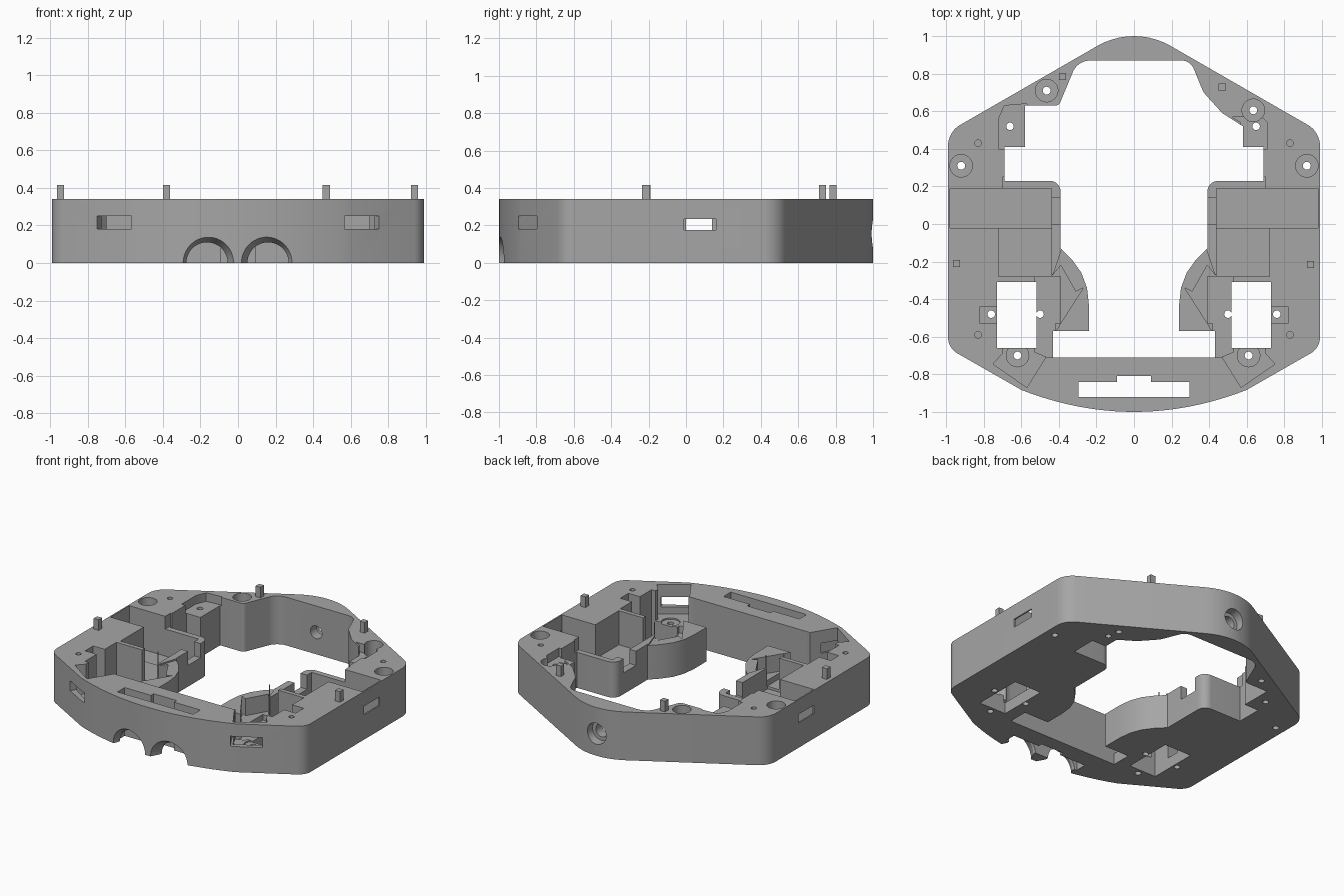
import bpy
import bmesh
from math import pi, sin, cos, acos, tan
from mathutils import Vector

if "Cube" in bpy.data.objects:
    bpy.data.objects.remove(bpy.data.objects["Cube"], do_unlink=True)

GREY = (0.38, 0.38, 0.38, 1)
grey = bpy.data.materials.new("plain grey")
grey.use_nodes = True
grey.diffuse_color = GREY
grey.node_tree.nodes["Principled BSDF"].inputs["Base Color"].default_value = GREY
TOP = 0.34


def rounded(points, steps=10):
    """Replace each (x, y, radius) corner with an arc."""
    out = []
    for i, p in enumerate(points):
        here = Vector(p[:2])
        r = p[2] if len(p) > 2 else 0
        if not r:
            out.append(here)
            continue
        a = (Vector(points[i - 1][:2]) - here).normalized()
        b = (Vector(points[(i + 1) % len(points)][:2]) - here).normalized()
        half = acos(a.dot(b)) / 2
        centre = here + (a + b).normalized() * r / sin(half)
        start = here + a * r / tan(half) - centre
        end = here + b * r / tan(half) - centre
        sweep = start.angle_signed(end)
        for k in range(steps + 1):
            t = -sweep * k / steps
            out.append(centre + Vector((start.x * cos(t) - start.y * sin(t),
                                        start.x * sin(t) + start.y * cos(t))))
    return out


def box(x0, x1, y0, y1):
    return [(x0, y0), (x1, y0), (x1, y1), (x0, y1)]


def disc(x, y, r, n=32):
    return [(x + r * cos(2 * pi * k / n), y + r * sin(2 * pi * k / n)) for k in range(n)]


def flip(points, side):
    return [(p[0] * side, *p[1:]) for p in points]


def prism(name, points, z0, z1):
    bm = bmesh.new()
    face = bm.faces.new([bm.verts.new((p[0], p[1], z0)) for p in points])
    up = bmesh.ops.extrude_face_region(bm, geom=[face])["geom"]
    bmesh.ops.translate(bm, vec=(0, 0, z1 - z0),
                        verts=[v for v in up if isinstance(v, bmesh.types.BMVert)])
    bmesh.ops.recalc_face_normals(bm, faces=bm.faces)
    return finish(name, bm)


def finish(name, bm):
    mesh = bpy.data.meshes.new(name)
    bm.to_mesh(mesh)
    bm.free()
    obj = bpy.data.objects.new(name, mesh)
    bpy.context.collection.objects.link(obj)
    mesh.materials.append(grey)
    return obj


def subtract(cutter):
    mod = body.modifiers.new("cut", "BOOLEAN")
    mod.operation = "DIFFERENCE"
    mod.solver = "EXACT"
    mod.object = cutter
    bpy.context.view_layer.objects.active = body
    bpy.ops.object.modifier_apply(modifier=mod.name)
    bpy.data.objects.remove(cutter, do_unlink=True)


def cut(points, z0=-0.1, z1=0.5):
    subtract(prism("cutter", points, z0, z1))


def bore(x, z, y0, y1, r0, r1):
    """Round or tapered bore along y."""
    bm = bmesh.new()
    ends = [[bm.verts.new((px, y, pz)) for px, pz in disc(x, z, r, 48)]
            for y, r in ((y0, r0), (y1, r1))]
    for ring in ends:
        bm.faces.new(ring)
    for k in range(48):
        n = (k + 1) % 48
        bm.faces.new((ends[0][k], ends[0][n], ends[1][n], ends[1][k]))
    bmesh.ops.recalc_face_normals(bm, faces=bm.faces)
    subtract(finish("cutter", bm))


# Outer shell: pointed back, straight sides, bowed front
bow = [(0.6 * k / 12, -1 + 0.117 * (k / 12) ** 2) for k in range(-12, 13)]
outline = bow + [(0.99, -0.66, 0.1), (0.99, 0.49, 0.13), (0, 1.06, 0.39),
                 (-0.99, 0.49, 0.13), (-0.99, -0.66, 0.1)]
body = prism("chassis", rounded(outline), 0, TOP)

# Central opening
half = [(0.69, 0.41), (0.69, 0.23), (0.39, 0.23, 0.06), (0.39, -0.13),
        (0.33, -0.19), (0.28, -0.26), (0.25, -0.34), (0.24, -0.43),
        (0.24, -0.57), (0.43, -0.57), (0.43, -0.71)]
back_left = [(0.3, 0.87, 0.07), (0.37, 0.7, 0.1), (0.47, 0.59), (0.58, 0.52), (0.58, 0.41)]
back_right = [(-0.58, 0.41), (-0.58, 0.63), (-0.4, 0.63, 0.03), (-0.3, 0.87, 0.1)]
cut(rounded(back_left + half + flip(half, -1)[::-1] + back_right))

# Slot and two tapered arches in the front wall
cut([(-0.295, -0.92), (0.295, -0.92), (0.295, -0.84), (0.09, -0.84),
     (0.09, -0.81), (-0.09, -0.81), (-0.09, -0.84), (-0.295, -0.84)])
for x in (-0.165, 0.16):
    bore(x, 0, -1.01, -0.94, 0.147, 0.11)
    bore(x, 0, -0.95, -0.88, 0.11, 0.11)

# Stepped hole in the back wall
bore(0, 0.155, 1.05, 0.94, 0.077, 0.07)
bore(0, 0.155, 0.96, 0.8, 0.045, 0.045)

for s in (1, -1):
    def pocket(points, floor=-0.1, top=0.5):
        cut(flip(points, s), floor, top)

    # Motor bay, axle channel and the low notched wall around them
    pocket(box(0.44, 0.72, -0.28, 0.0), 0.1)
    pocket(box(0.44, 0.98, -0.02, 0.19), 0.06)
    pocket([(0.37, -0.13), (0.43, -0.27), (0.45, -0.27), (0.45, 0.25), (0.37, 0.25)], 0.25)
    pocket(box(0.43, 0.7, 0.18, 0.25), 0.25)
    pocket(box(0.36, 0.45, 0.0, 0.14), 0.15)
    # Side window
    pocket(box(0.9, 1.05, -0.01, 0.16), 0.175, 0.235)
    # Curved ledge with a lower angled pocket beside it
    pocket([(0.2, -0.58), (0.45, -0.58), (0.45, -0.27), (0.43, -0.27), (0.38, -0.12),
            (0.2, -0.12)], 0.24)
    pocket([(0.42, -0.575), (0.27, -0.34), (0.31, -0.36), (0.39, -0.22), (0.43, -0.27),
            (0.53, -0.275), (0.53, -0.575)], 0.12)
    pocket([(0.39, -0.28), (0.53, -0.28), (0.53, -0.68), (0.46, -0.71), (0.42, -0.71),
            (0.42, -0.53), (0.39, -0.53)], 0.08)
    # Drop-through opening with screw tab
    pocket(box(0.52, 0.73, -0.66, -0.31))
    pocket(box(0.72, 0.82, -0.53, -0.44), 0.08)
    # Slanted sensor recess and its window
    pocket([(0.47, -0.71), (0.57, -0.87), (0.75, -0.745), (0.7, -0.69), (0.7, -0.65),
            (0.5, -0.65)], 0.13)
    pocket([(0.6, -0.95), (0.78, -0.85), (0.68, -0.68), (0.5, -0.78)], 0.18, 0.25)
    # Small screw holes
    for x, y in ((0.83, 0.43), (0.83, -0.59)):
        pocket(disc(x, y, 0.018, 16), 0.2)
    for x, y in ((0.76, -0.48), (0.5, -0.48)):
        pocket(disc(x, y, 0.02, 16))

# Lowered posts beside the back of the opening
cut([(-0.72, 0.4), (-0.57, 0.4), (-0.57, 0.64), (-0.69, 0.63), (-0.72, 0.56)], 0.28)
cut([(0.71, 0.4), (0.57, 0.4), (0.57, 0.54), (0.52, 0.57), (0.68, 0.57), (0.71, 0.54)], 0.28)
for x in (-0.66, 0.65):
    cut(disc(x, 0.52, 0.02, 16))

# Counterbored screw holes
for x, y in ((-0.465, 0.71), (0.635, 0.605), (-0.92, 0.31), (0.92, 0.31),
             (-0.62, -0.7), (0.61, -0.7)):
    cut(disc(x, y, 0.06), 0.12)
    cut(disc(x, y, 0.021, 16))

bpy.ops.object.select_all(action="DESELECT")
body.select_set(True)
bpy.context.view_layer.objects.active = body
bpy.ops.object.shade_smooth_by_angle(angle=pi / 7)

# Locating pegs on the top face
for name, x, y in (("back_right_peg", -0.38, 0.785), ("back_left_peg", 0.47, 0.73),
                   ("side_right_peg", -0.945, -0.21), ("side_left_peg", 0.94, -0.215)):
    prism(name, box(x - 0.019, x + 0.019, y - 0.019, y + 0.019), TOP - 0.02, 0.415)
